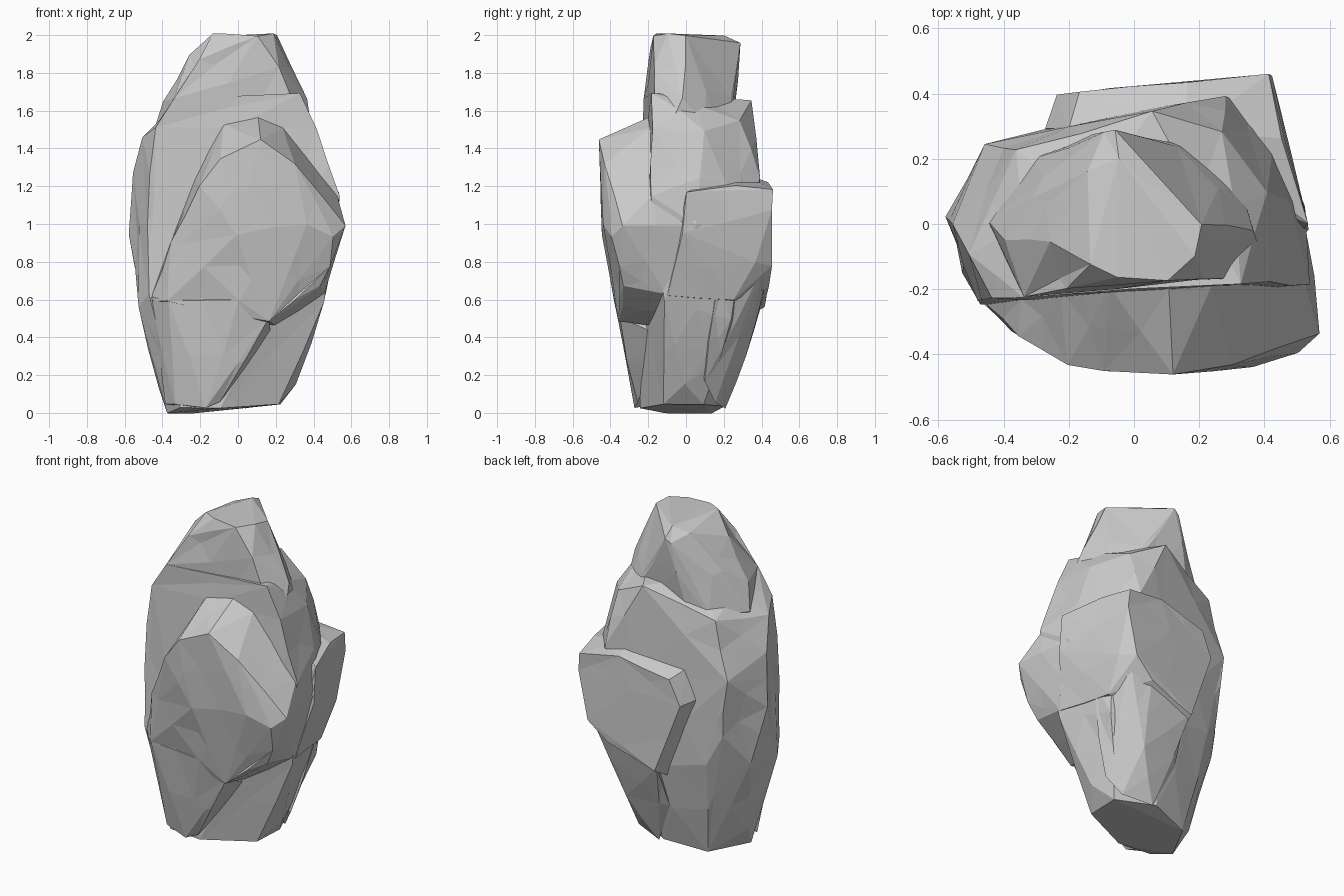
import bpy, bmesh, random
from mathutils import Vector

random.seed(4)


def chunk(name, points, rough=0.009):
    """Convex stone block from its corner points, broken into uneven facets."""
    bm = bmesh.new()
    for p in points:
        bm.verts.new(p)
    bmesh.ops.convex_hull(bm, input=bm.verts[:])
    loose = [v for v in bm.verts if not v.link_faces]
    bmesh.ops.delete(bm, geom=loose, context='VERTS')
    corners = set(bm.verts)
    long_edges = [e for e in bm.edges if e.calc_length() > 0.3
                  and max(v.co.z for v in e.verts) > 0.1
                  and min(v.co.z for v in e.verts) < 1.9]
    bmesh.ops.subdivide_edges(bm, edges=long_edges, cuts=1)
    bmesh.ops.triangulate(bm, faces=bm.faces[:])
    for v in bm.verts:
        if v not in corners:
            v.co += Vector([random.uniform(-rough, rough) for _ in range(3)])
    bmesh.ops.recalc_face_normals(bm, faces=bm.faces[:])
    mesh = bpy.data.meshes.new(name)
    bm.to_mesh(mesh)
    bm.free()
    obj = bpy.data.objects.new(name, mesh)
    bpy.context.collection.objects.link(obj)
    return obj


# Tall core of the boulder, flat on its front
core = chunk("boulder", [
    (-.37, -.1, 0), (-.3, -.22, .03), (-.1, -.25, .02), (.22, -.12, .05),
    (.23, .1, .05), (0, .2, .03), (-.25, .14, 0), (-.42, -.02, .12), (.3, 0, .15),
    (-.53, -.15, .57), (-.47, -.24, .62), (-.51, .08, .6), (-.33, .26, .6),
    (.08, .36, .55), (.37, .24, .5), (.46, -.12, .6),
    (-.57, .02, .95), (-.48, -.235, 1.0), (.53, -.18, 1.15), (.53, .05, 1.0),
    (.43, .3, 1.0), (.28, .385, 1.25), (-.45, .25, 1.15), (-.42, .24, .8),
    (-.55, 0, 1.28), (-.51, -.1, 1.45), (-.44, -.235, 1.52), (.42, -.185, 1.5),
    (-.36, .22, 1.5), (.05, .35, 1.66), (.27, .29, 1.55), (.4, .1, 1.5),
    (-.33, -.22, 1.66), (.33, -.18, 1.7),
])

# Narrower crown above the shoulder
crown = chunk("crown", [
    (-.14, -.12, 2), (-.05, -.165, 2), (.1, -.17, 2), (.19, -.1, 2), (.2, 0, 2),
    (.1, .02, 2), (0, .07, 2), (-.05, .2, 2), (-.1, .28, 1.94), (-.05, .28, 1.95),
    (-.15, .16, 1.97), (-.25, -.05, 1.9), (.28, -.02, 1.84), (-.12, .28, 1.76),
    (.03, .27, 1.77), (-.4, -.05, 1.64), (.37, -.02, 1.67), (-.33, -.215, 1.67),
    (-.2, -.19, 1.86), (.22, -.175, 1.83), (-.31, .2, 1.5), (-.45, 0, 1.5),
    (-.4, -.19, 1.35), (.4, -.16, 1.35), (.3, .2, 1.4), (-.25, .2, 1.3),
])

# Thick slab bulging from the front
front = chunk("front_slab", [
    (.12, -.455, 1.45), (-.1, -.455, 1.34), (-.2, -.43, 1.2), (.31, -.43, 1.31),
    (.36, -.445, 1.0), (.5, -.4, .93), (.57, -.33, 1.0), (.48, -.36, .78),
    (.43, -.33, .67), (.3, -.35, .6), (-.37, -.33, .6), (-.35, -.34, .9),
    (0, -.45, .95), (0, -.375, .6), (-.07, -.2, 1.53), (.1, -.2, 1.57),
    (.24, -.19, 1.5), (.53, -.17, 1.15), (-.22, -.21, 1.25), (-.36, -.21, .85),
    (-.46, -.24, .6), (.16, -.35, .48), (.53, 0, 1.0), (.46, -.1, .62),
    (.2, -.15, .45), (-.3, -.2, .5), (0, 0, .6), (0, 0, 1.3),
])

# Foot under the left of the front slab
foot = chunk("front_foot", [
    (-.46, -.24, .61), (-.37, -.33, .6), (0, -.375, .6), (.16, -.35, .5),
    (.02, -.31, .3), (-.1, -.26, .05), (-.17, -.27, .03), (-.33, -.22, .05),
    (-.38, -.15, .05), (.18, -.1, .4), (.1, 0, .6), (-.3, 0, .3)])

# Flat-faced slab bulging from the back, joined to the right flank
outline = [(.42, 1.07), (.41, 1.18), (.16, 1.22), (-.17, 1.15),
           (-.24, 1.0), (-.07, .56), (.23, .67), (.36, .78)]
face = [(x, .42 + .09 * x, z) for x, z in outline]
rim = [(.1 + (x - .1) * 1.1, .29, .95 + (z - .95) * 1.18)
       for x, z in outline[2:]]
flank = [(.45, .26, 1.2), (.53, 0, 1.17), (.535, -.02, .95), (.46, -.1, .62),
         (.4, .25, .6), (.42, .37, .8), (0, .1, .9)]
back = chunk("back_slab", face + rim + flank, 0.004)

# Lower back ridge running down to the foot
ridge = chunk("back_ridge", [
    (-.07, .4, .58), (.22, .43, .7), (.36, .41, .76), (.1, .37, .5), (.2, .32, .3),
    (.3, .1, .16), (.22, .15, .06), (.03, .2, .03), (-.08, .27, .3),
    (.42, .15, .6), (.1, 0, .4)])

# Fuse the blocks into one stone
bpy.context.view_layer.objects.active = core
for part in (crown, front, foot, back, ridge):
    mod = core.modifiers.new("fuse", 'BOOLEAN')
    mod.operation = 'UNION'
    mod.solver = 'EXACT'
    mod.object = part
    bpy.ops.object.modifier_apply(modifier=mod.name)
    bpy.data.objects.remove(part)
